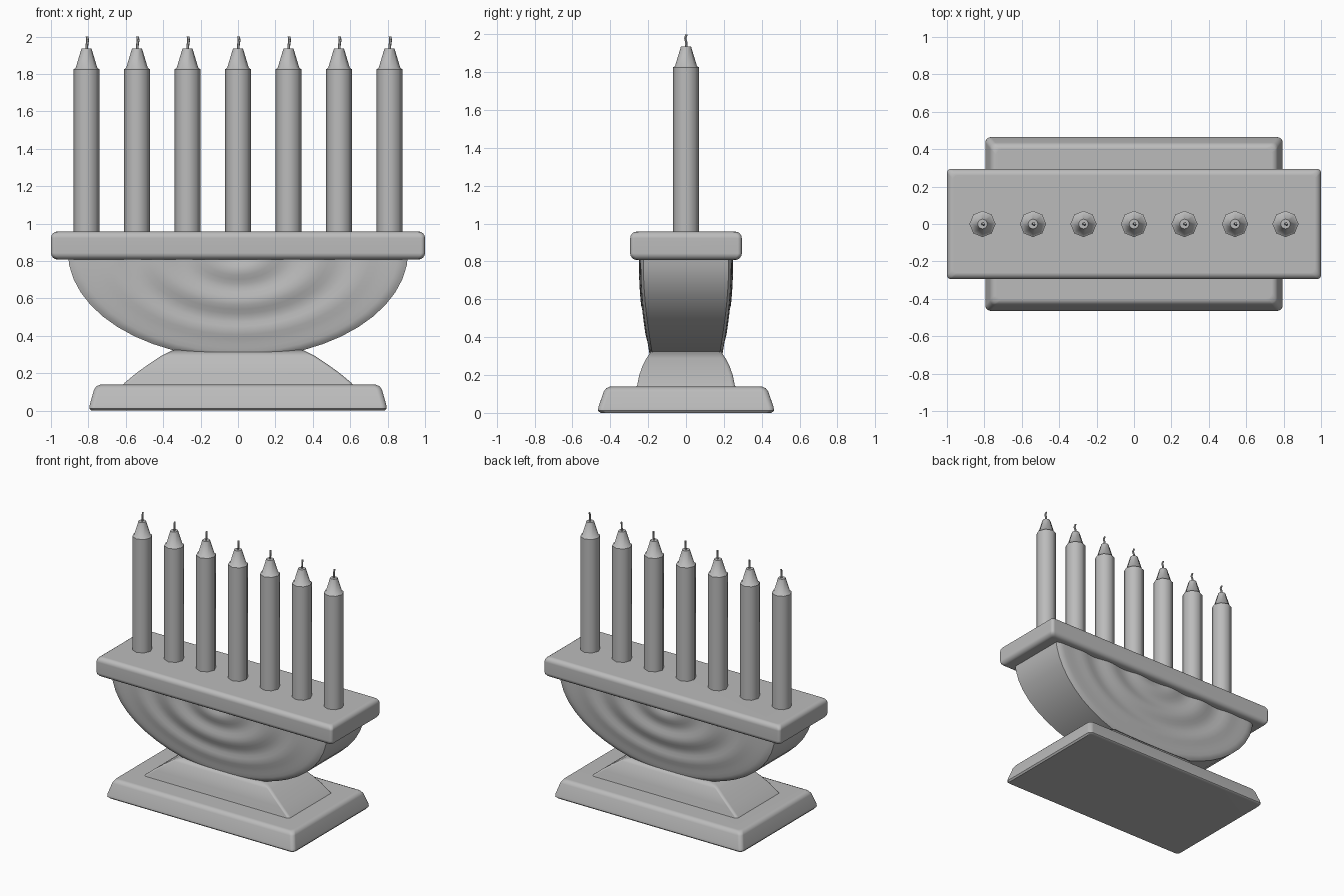
import bpy, bmesh, math
from math import sin, cos, pi, radians

if "Cube" in bpy.data.objects:
    bpy.data.objects.remove(bpy.data.objects["Cube"], do_unlink=True)

grey = bpy.data.materials.new("plain_grey")
grey.use_nodes = True
colour = (0.5, 0.5, 0.5, 1)
grey.diffuse_color = colour
grey.node_tree.nodes["Principled BSDF"].inputs["Base Color"].default_value = colour


def finish(bm, name, angle=40, weighted=False):
    """Turn a bmesh into a smooth shaded object that keeps sharp edges."""
    bmesh.ops.recalc_face_normals(bm, faces=bm.faces)
    mesh = bpy.data.meshes.new(name)
    bm.to_mesh(mesh)
    bm.free()
    mesh.materials.append(grey)
    mesh.shade_smooth()
    mesh.set_sharp_from_angle(angle=radians(angle))
    obj = bpy.data.objects.new(name, mesh)
    bpy.context.collection.objects.link(obj)
    if weighted:
        mod = obj.modifiers.new("Flat Tops", 'WEIGHTED_NORMAL')
        mod.keep_sharp = True
    return obj


def skin(bm, loops, cap=True):
    """Bridge closed loops of points and cap both ends."""
    rings = [[bm.verts.new(p) for p in loop] for loop in loops]
    for a, b in zip(rings, rings[1:]):
        for i in range(len(a)):
            j = (i + 1) % len(a)
            bm.faces.new((a[i], a[j], b[j], b[i]))
    if cap:
        bm.faces.new(rings[0])
        bm.faces.new(rings[-1])


def rounded_rect(hx, hy, z, r, steps=4):
    pts = []
    for q, (sx, sy) in enumerate(((1, 1), (-1, 1), (-1, -1), (1, -1))):
        for i in range(steps + 1):
            a = (q + i / steps) * pi / 2
            pts.append((sx * (hx - r) + r * cos(a), sy * (hy - r) + r * sin(a), z))
    return pts


def slab(name, sections, r, angle=40):
    bm = bmesh.new()
    skin(bm, [rounded_rect(hx, hy, z, r) for hx, hy, z in sections])
    return finish(bm, name, angle, True)


def circle(x, y, z, r, sides):
    return [(x + r * cos(2 * pi * i / sides), y + r * sin(2 * pi * i / sides), z)
            for i in range(sides)]


# Base plate with sloping sides and a softened top edge
slab("base", [(0.785, 0.452, 0), (0.795, 0.465, 0.012), (0.793, 0.463, 0.03),
              (0.77, 0.435, 0.112), (0.758, 0.422, 0.13), (0.735, 0.4, 0.14)], 0.03)

# Pedestal, bulging a little as it narrows
slab("pedestal", [(0.62, 0.265, 0.13), (0.605, 0.257, 0.15), (0.545, 0.247, 0.2),
                  (0.48, 0.23, 0.247), (0.415, 0.208, 0.29), (0.345, 0.185, 0.325)],
     0.02, 50)

# Tray that holds the candles
tray = []
for i in range(5):
    a = i / 4 * pi / 2
    tray.append((0.965 + 0.035 * sin(a), 0.26 + 0.035 * sin(a), 0.843 - 0.035 * cos(a)))
for i in range(5):
    a = i / 4 * pi / 2
    tray.append((0.965 + 0.035 * cos(a), 0.26 + 0.035 * cos(a), 0.923 + 0.035 * sin(a)))
slab("tray", tray, 0.022)


# Half-oval bowl whose faces carry shallow concentric ripples
def bowl_depth(r, z):
    t = min(1, max(0, (z - 0.28) / 0.5))
    ripple = 0.009 * cos(2 * pi * (r - 0.175) / 0.3) * min(1, max(0, (0.85 - r) / 0.15))
    edge = max(0, (r - 0.94) / 0.06) ** 2 * 0.015
    return 0.188 + 0.052 * sin(t * pi / 2) + ripple - edge


bm = bmesh.new()
radii = [0.02 + 0.04 * i for i in range(24)] + [0.96, 0.98, 1.0]
loops = []
for side, rs in ((-1, radii), (1, radii[::-1])):
    for r in rs:
        loop = []
        for i in range(25):
            a = pi + pi * i / 24
            z = 0.85 + 0.57 * r * sin(a)
            loop.append((0.91 * r * cos(a), side * bowl_depth(r, z), z))
        loops.append(loop)
skin(bm, loops)
finish(bm, "bowl", 45)

# Seven candles, each with a tapered tip and a bent wick
for n in range(7):
    x = -0.81 + 0.27 * n
    bm = bmesh.new()
    skin(bm, [circle(x, 0, z, r, 8) for z, r in
              ((0.94, 0.07), (1.825, 0.07), (1.832, 0.058), (1.935, 0.027))])
    finish(bm, "candle_%d" % (n + 1), 50)
    bm = bmesh.new()
    skin(bm, [circle(x + dx, dy, z, 0.0075, 6) for dx, dy, z in
              ((0, 0, 1.925), (0.002, 0.002, 1.955), (0.006, -0.004, 1.98), (0.003, 0.003, 2.0))])
    finish(bm, "wick_%d" % (n + 1))
